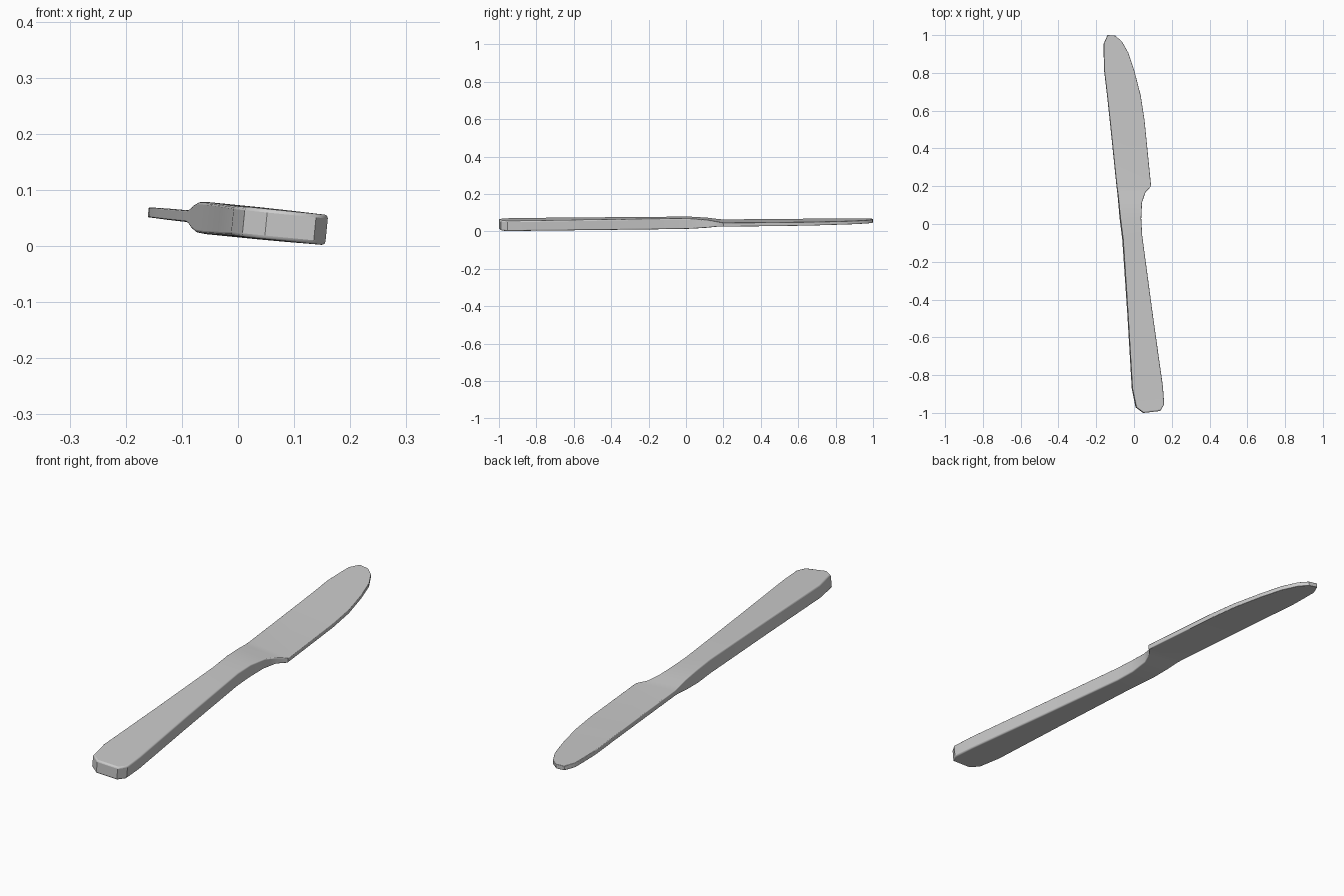
import bpy, bmesh

if "Cube" in bpy.data.objects:
    bpy.data.objects.remove(bpy.data.objects["Cube"])

# Stations from handle end to tip: left x, left y, right x, right y, half thickness
stations = [
    (0.05, -1.0, 0.137, -0.99, 0.027),
    (0.01, -0.97, 0.158, -0.955, 0.027),
    (-0.01, -0.87, 0.151, -0.86, 0.027),
    (-0.033, -0.48, 0.096, -0.47, 0.028),
    (-0.06, -0.08, 0.041, -0.06, 0.0285),
    (-0.074, 0.03, 0.036, 0.03, 0.027),
    (-0.082, 0.115, 0.041, 0.115, 0.021),
    (-0.088, 0.17, 0.06, 0.168, 0.0135),
    (-0.092, 0.2, 0.09, 0.2, 0.0105),
    (-0.128, 0.55, 0.055, 0.55, 0.01),
    (-0.142, 0.68, 0.035, 0.68, 0.0095),
    (-0.158, 0.815, 0.0, 0.815, 0.009),
    (-0.16, 0.905, -0.03, 0.905, 0.009),
    (-0.16, 0.955, -0.065, 0.967, 0.009),
    (-0.14, 1.0, -0.1, 0.997, 0.009),
]
TILT = 0.1

bm = bmesh.new()


def corner(x, y, h):
    # the whole knife leans slightly about its long axis
    return bm.verts.new((x + h * TILT, y, 0.0445 - TILT * x + h))


# Loft a four-cornered section through the stations
rings = [[corner(xl, yl, -h), corner(xr, yr, -h), corner(xr, yr, h), corner(xl, yl, h)]
         for xl, yl, xr, yr, h in stations]
for a, b in zip(rings, rings[1:]):
    for i in range(4):
        j = (i + 1) % 4
        bm.faces.new((a[i], a[j], b[j], b[i]))
bm.faces.new(rings[0])
bm.faces.new(rings[-1][::-1])
bmesh.ops.recalc_face_normals(bm, faces=bm.faces)

# Rim edges: rounder on the handle, crisp on the blade
weight = bm.edges.layers.float.new("bevel_weight_edge")
for a, b in zip(rings, rings[1:]):
    w = 1.0 if b[0].co.y < 0.1 else 0.2
    for v, u in zip(a, b):
        bm.edges.get((v, u))[weight] = w
for ring, w in ((rings[0], 1.0), (rings[-1], 0.2)):
    for i, j in ((0, 1), (2, 3)):
        bm.edges.get((ring[i], ring[j]))[weight] = w

mesh = bpy.data.meshes.new("table_knife")
bm.to_mesh(mesh)
bm.free()
knife = bpy.data.objects.new("table_knife", mesh)
bpy.context.collection.objects.link(knife)

bevel = knife.modifiers.new("rounded_rim", 'BEVEL')
bevel.limit_method = 'WEIGHT'
bevel.width = 0.008
bevel.segments = 3

bpy.context.view_layer.objects.active = knife
knife.select_set(True)
bpy.ops.object.shade_smooth_by_angle(angle=0.6)
